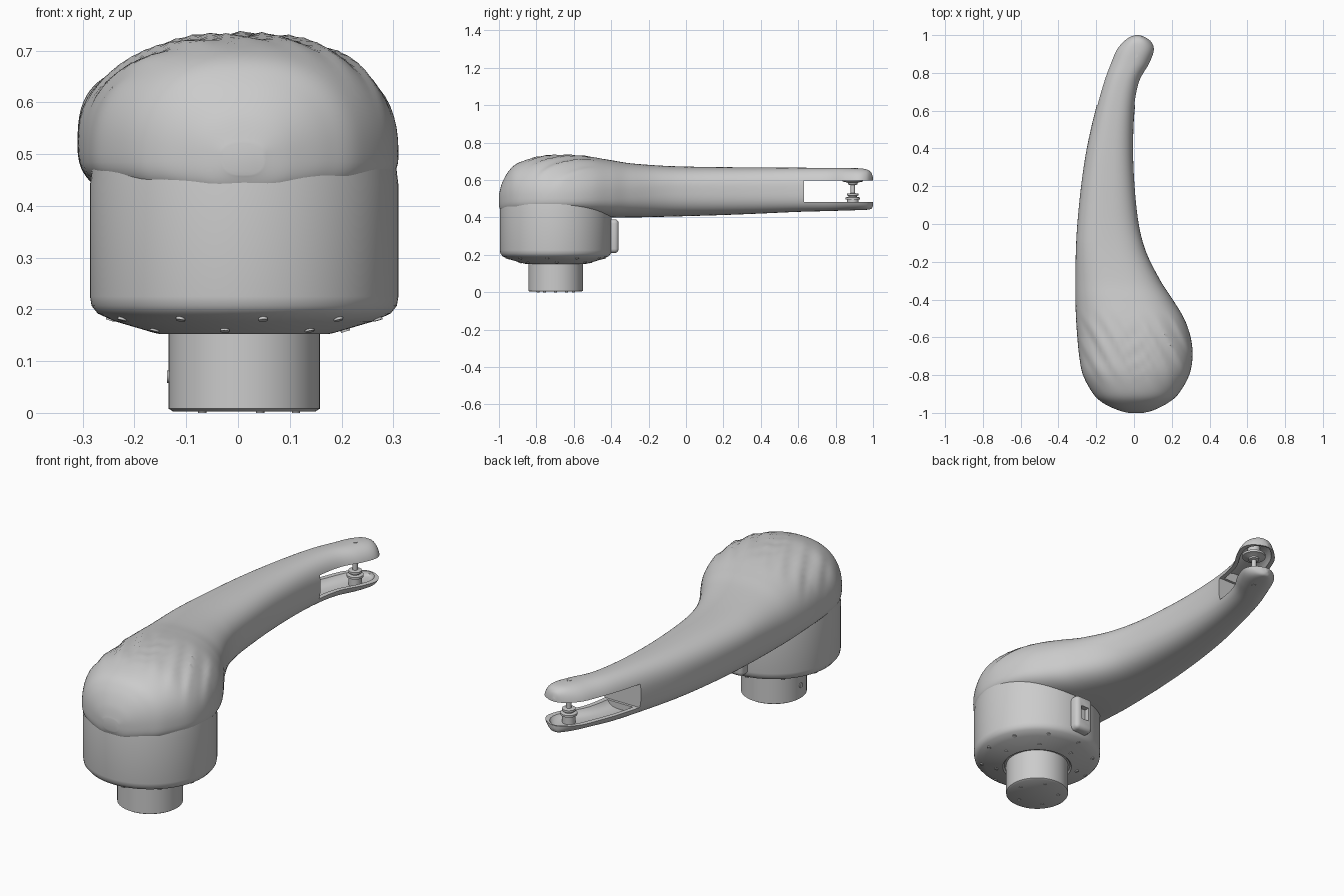
import bpy, bmesh, math
from mathutils import Vector

if "Cube" in bpy.data.objects:
    bpy.data.objects.remove(bpy.data.objects["Cube"])

CX, CY = 0.012, -0.697      # axis of the round head

# arm stations: y, left x, right x, bottom z, top z
KEYS = [
    (-1.0, -.03, .05, .46, .52), (-.985, -.085, .105, .43, .58),
    (-.95, -.16, .175, .42, .645), (-.9, -.215, .235, .41, .69),
    (-.8, -.27, .292, .41, .722), (-.7, -.29, .31, .41, .731),
    (-.6, -.30, .30, .41, .731), (-.5, -.307, .265, .405, .722),
    (-.4, -.31, .205, .40, .706), (-.3, -.31, .14, .40, .69),
    (-.15, -.308, .065, .403, .678), (0, -.30, .025, .407, .672),
    (.2, -.28, .003, .413, .669), (.4, -.25, -.005, .421, .667),
    (.6, -.205, .003, .43, .666), (.75, -.163, .03, .434, .665),
    (.85, -.127, .085, .437, .664), (.92, -.097, .11, .439, .663),
    (.965, -.06, .095, .441, .657), (.99, -.025, .06, .446, .64),
    (1.0, .005, .03, .462, .612)]


def finish(name, bm, smooth=True):
    bmesh.ops.recalc_face_normals(bm, faces=bm.faces)
    me = bpy.data.meshes.new(name)
    bm.to_mesh(me)
    bm.free()
    ob = bpy.data.objects.new(name, me)
    bpy.context.collection.objects.link(ob)
    if smooth:
        shade(ob)
    return ob


def activate(ob):
    bpy.ops.object.select_all(action='DESELECT')
    ob.select_set(True)
    bpy.context.view_layer.objects.active = ob


def shade(ob):
    activate(ob)
    bpy.ops.object.shade_smooth_by_angle(angle=math.radians(35))


def cut(ob, cutter):
    m = ob.modifiers.new("cut", 'BOOLEAN')
    m.operation, m.solver, m.object = 'DIFFERENCE', 'EXACT', cutter
    activate(ob)
    bpy.ops.object.modifier_apply(modifier=m.name)
    bpy.data.objects.remove(cutter)


def stations(sub):
    out = []
    for i in range(len(KEYS) - 1):
        a, b, c, d = (KEYS[min(max(i + k, 0), len(KEYS) - 1)] for k in (-1, 0, 1, 2))
        for s in range(sub):
            t = s / sub
            out.append([0.5 * (2*q + (r - p)*t + (2*p - 5*q + 4*r - w)*t*t
                               + (3*q - p - 3*r + w)*t**3) for p, q, r, w in zip(a, b, c, d)])
    return out + [list(KEYS[-1])]


def loft(name, rows, n=72, ripple=False):
    bm = bmesh.new()
    rings = []
    for y, xl, xr, zb, zt in rows:
        k = min(max((y + .6) / .5, 0), 1)
        zm, cx, h = min(max(.5 + .05*k, zb + .01), zt - .01), (xl + xr)/2, (xr - xl)/2
        ring = []
        for j in range(n):
            a = 2 * math.pi * j / n
            c, s = math.cos(a), math.sin(a)
            e = 2 / (2.3 + .2*k) if s >= 0 else 2 / 2.8
            x = cx + h * math.copysign(abs(c)**e, c)
            z = zm + (zt - zm if s >= 0 else zm - zb) * math.copysign(abs(s)**e, s)
            if ripple and s > 0:      # swept flutes over the crown
                u = 2 * math.pi * (x*.87 + y*.49) / .08
                mask = math.exp(-((y + .66)/.16)**4) * min(1, s*1.5)
                z += .005 * mask * (math.sin(u) + .4*math.sin(2*u))
            ring.append(bm.verts.new((x, y, z)))
        rings.append(ring)
    for r0, r1 in zip(rings, rings[1:]):
        for j in range(n):
            bm.faces.new((r0[j], r0[(j+1) % n], r1[(j+1) % n], r1[j]))
    bm.faces.new(rings[0])
    bm.faces.new(rings[-1])
    return finish(name, bm, False)


def lathe(name, prof, x, y, n=64):
    bm = bmesh.new()
    vs = [bm.verts.new((r, 0, z)) for r, z in prof]
    es = [bm.edges.new(p) for p in zip(vs, vs[1:])]
    bmesh.ops.spin(bm, geom=vs + es, axis=(0, 0, 1), cent=(0, 0, 0),
                   angle=2*math.pi, steps=n)
    bmesh.ops.remove_doubles(bm, verts=bm.verts, dist=1e-5)
    bmesh.ops.translate(bm, verts=bm.verts, vec=(x, y, 0))
    return finish(name, bm)


def box(name, lo, hi, bevel=0):
    bm = bmesh.new()
    bmesh.ops.create_cube(bm, size=1)
    for v in bm.verts:
        v.co = [l + (c + .5)*(h - l) for c, l, h in zip(v.co, lo, hi)]
    if bevel:
        bmesh.ops.bevel(bm, geom=bm.edges[:], offset=bevel, segments=4,
                        profile=.5, affect='EDGES')
    return finish(name, bm, bevel > 0)


def dot(name, pos, normal, r):
    bm = bmesh.new()
    bmesh.ops.create_cone(bm, cap_ends=True, segments=16, radius1=r, radius2=r, depth=.006)
    ob = finish(name, bm)
    ob.location = pos
    ob.rotation_euler = Vector(normal).to_track_quat('Z', 'Y').to_euler()


# arm with domed head, slotted and hollowed at the tip
arm = loft("arm", stations(7), ripple=True)
cut(arm, box("slot", (-.5, .63, .482), (.5, 1.1, .598)))
inner = [(y, xl + .02, xr - .02, zb + .02, zt - .02)
         for y, xl, xr, zb, zt in stations(4) if y > .635 and xr - xl > .06]
cut(arm, loft("cavity", inner, 48))
shade(arm)

# round drum and its stem
lathe("drum", [(0, .16), (.155, .16), (.162, .152), (.175, .155), (.25, .177), (.283, .192),
               (.295, .207), (.298, .225), (.298, .44), (.292, .49), (0, .49)], CX, CY, 96)
lathe("stem", [(0, .003), (.138, .003), (.146, .008), (.146, .165), (0, .165)], CX, CY)

# clip block on the drum under the arm
clip = box("clip", (-.05, -.44, .21), (.05, -.36, .39), .022)
cut(clip, box("clip_hole", (-.022, -.385, .265), (.022, -.3, .335)))
shade(clip)

# pin and rollers between the jaws
lathe("pin", [(0, .455), (.03, .455), (.03, .495), (.038, .497), (.038, .507), (.022, .51),
              (.022, .515), (.03, .517), (.03, .527), (.012, .53), (.012, .573), (.025, .576),
              (.025, .584), (.035, .588), (.055, .592), (.055, .603), (.03, .606), (.03, .647),
              (0, .647)], .01, .892, 32)
dot("pin_head", (.01, .892, .662), (0, 0, 1), .011)
dot("pin_foot", (.01, .892, .44), (0, 0, 1), .011)

# small fasteners on the drum chamfer, stem end and stem side
for count, r, z, off in ((10, .262, .1815, 8), (7, .195, .160, -11)):
    for i in range(count):
        a = math.radians(off - 90) + 2*math.pi*i/count
        c, s = math.cos(a), math.sin(a)
        dot("chamfer_screw", (CX + r*c, CY + r*s, z), (.3*c, .3*s, -1), .009)
for i in range(5):
    a = 2*math.pi*i/5
    dot("stem_screw", (CX + .1*math.cos(a), CY + .1*math.sin(a), .003), (0, 0, 1), .008)
dot("stem_stud", (CX - .146, CY, .07), (1, 0, 0), .012)
